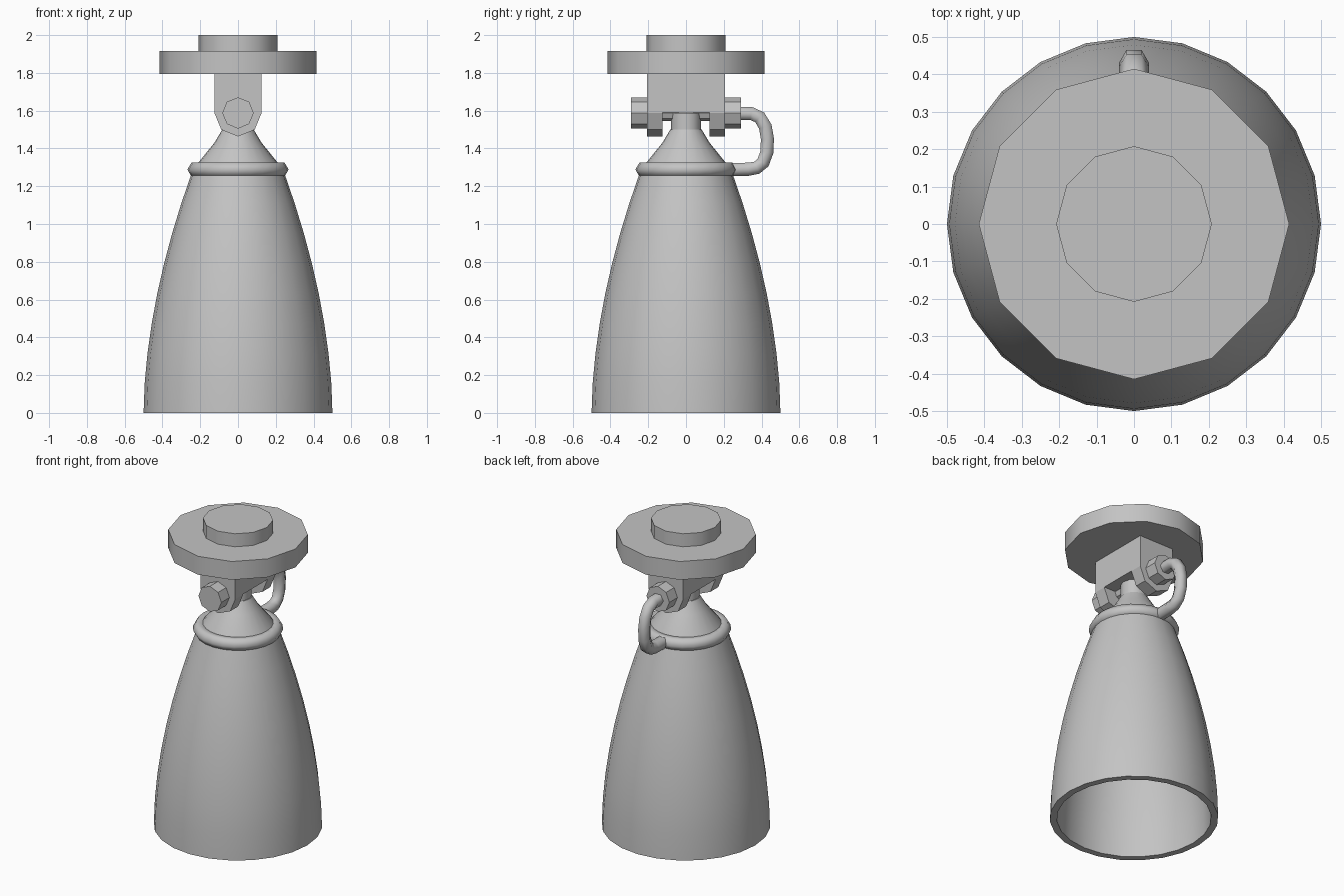
import bpy, bmesh
from math import cos, sin, pi, radians
from mathutils import Matrix, Vector

if "Cube" in bpy.data.objects:
    bpy.data.objects.remove(bpy.data.objects["Cube"], do_unlink=True)

metal = bpy.data.materials.new("grey metal")
metal.use_nodes = True
GREY = (0.55, 0.55, 0.55, 1)
metal.diffuse_color = GREY
metal.node_tree.nodes["Principled BSDF"].inputs["Base Color"].default_value = GREY


def finish(name, bm, smooth=35):
    """Turn a bmesh into a named, shaded object."""
    bmesh.ops.remove_doubles(bm, verts=bm.verts, dist=1e-5)
    bmesh.ops.recalc_face_normals(bm, faces=bm.faces)
    mesh = bpy.data.meshes.new(name)
    bm.to_mesh(mesh)
    bm.free()
    mesh.materials.append(metal)
    obj = bpy.data.objects.new(name, mesh)
    bpy.context.collection.objects.link(obj)
    bpy.ops.object.select_all(action='DESELECT')
    bpy.context.view_layer.objects.active = obj
    obj.select_set(True)
    if smooth:
        bpy.ops.object.shade_smooth_by_angle(angle=radians(smooth))
    return obj


def bridge(bm, rings, closed=False):
    """Skin a row of vertex rings with quads."""
    pairs = list(zip(rings, rings[1:]))
    if closed:
        pairs.append((rings[-1], rings[0]))
    for a, b in pairs:
        for i in range(len(a)):
            j = (i + 1) % len(a)
            bm.faces.new((a[i], a[j], b[j], b[i]))


def lathe(name, profile, sides, closed=False, smooth=35, matrix=Matrix()):
    """Revolve (radius, height) points; open ends get flat caps."""
    bm = bmesh.new()
    rings = []
    for r, z in profile:
        angles = [2 * pi * i / sides for i in range(sides)]
        rings.append([bm.verts.new((r * cos(a), r * sin(a), z)) for a in angles])
    bridge(bm, rings, closed)
    if not closed:
        bm.faces.new(rings[0])
        bm.faces.new(rings[-1])
    bm.transform(matrix)
    return finish(name, bm, smooth)


# Nozzle bell: outer wall up, inner wall back down
ROWS = 8
BELL_TOP = 1.27


def bell_radius(z):
    return 0.5 - 0.255 * (z / BELL_TOP) ** 1.8


heights = [BELL_TOP * i / ROWS for i in range(ROWS + 1)]
outer = [(bell_radius(z), z) for z in heights]
inner = [(bell_radius(z) - 0.042, z) for z in heights]
lathe("nozzle_bell", list(reversed(inner)) + outer, 24, closed=True)

# Chamber cone and neck above the bell
lathe("chamber_cone", [(0.235, 1.27), (0.21, 1.325), (0.125, 1.43), (0.083, 1.5)], 24)
lathe("neck", [(0.08, 1.49), (0.08, 1.588)], 12)

# Hexagonal-section collar ring
R, r = 0.225, 0.043
collar = [(R + r * cos(i * pi / 3), 1.288 + r * sin(i * pi / 3)) for i in range(6)]
lathe("collar_ring", collar, 24, closed=True, smooth=180)

# Mounting plate and cap
lathe("mounting_plate", [(0.415, 1.795), (0.415, 1.915)], 12)
lathe("top_cap", [(0.208, 1.915), (0.208, 2.0)], 12)

# Clevis: rounded-bottom block with a slot between its two lugs
PIVOT = 1.588
bm = bmesh.new()
outline = [(0.125 * cos(a), PIVOT + 0.125 * sin(a)) for a in [-i * pi / 4 for i in range(5)]]
outline += [(-0.125, 1.797), (0.125, 1.797)]
rings = [[bm.verts.new((x, y, z)) for x, z in outline] for y in (-0.207, 0.207)]
bridge(bm, rings)
for ring in rings:
    bm.faces.new(ring)
clevis = finish("clevis", bm, smooth=0)

bm = bmesh.new()
bmesh.ops.create_cube(bm, size=1, matrix=Matrix.Translation((0, 0, PIVOT - 0.15))
                      @ Matrix.Diagonal((0.5, 0.25, 0.304, 1)))
cutter = finish("slot_cutter", bm, smooth=0)
cutter.hide_render = True
slot = clevis.modifiers.new("slot", 'BOOLEAN')
slot.operation = 'DIFFERENCE'
slot.solver = 'EXACT'
slot.object = cutter
bpy.context.view_layer.objects.active = clevis
bpy.ops.object.modifier_apply(modifier="slot")
bpy.data.objects.remove(cutter, do_unlink=True)

# Pivot pin and its two octagonal heads
along_y = Matrix.Translation((0, 0, PIVOT)) @ Matrix.Rotation(pi / 2, 4, 'X')
lathe("pivot_pin", [(0.042, -0.15), (0.042, 0.15)], 8, matrix=along_y)
for name, side in (("front_pin_head", 1), ("back_pin_head", -1)):
    lathe(name, [(0.083, side * 0.2), (0.083, side * 0.29)], 8, matrix=along_y)

# Feed pipe: hexagonal tube swept from the back pin head down to the collar
path = [Vector((0, y, z)) for y, z in (
    (0.27, 1.585), (0.345, 1.585), (0.39, 1.565), (0.42, 1.515), (0.431, 1.45),
    (0.428, 1.38), (0.408, 1.325), (0.375, 1.298), (0.33, 1.29), (0.23, 1.288))]
bm = bmesh.new()
rings = []
for i, p in enumerate(path):
    tangent = (path[min(i + 1, len(path) - 1)] - path[max(i - 1, 0)]).normalized()
    across = Vector((1, 0, 0))
    normal = tangent.cross(across)
    rings.append([bm.verts.new(p + 0.04 * (across * cos(k * pi / 3) + normal * sin(k * pi / 3)))
                  for k in range(6)])
bridge(bm, rings)
bm.faces.new(rings[0])
bm.faces.new(rings[-1])
finish("feed_pipe", bm, smooth=75)
